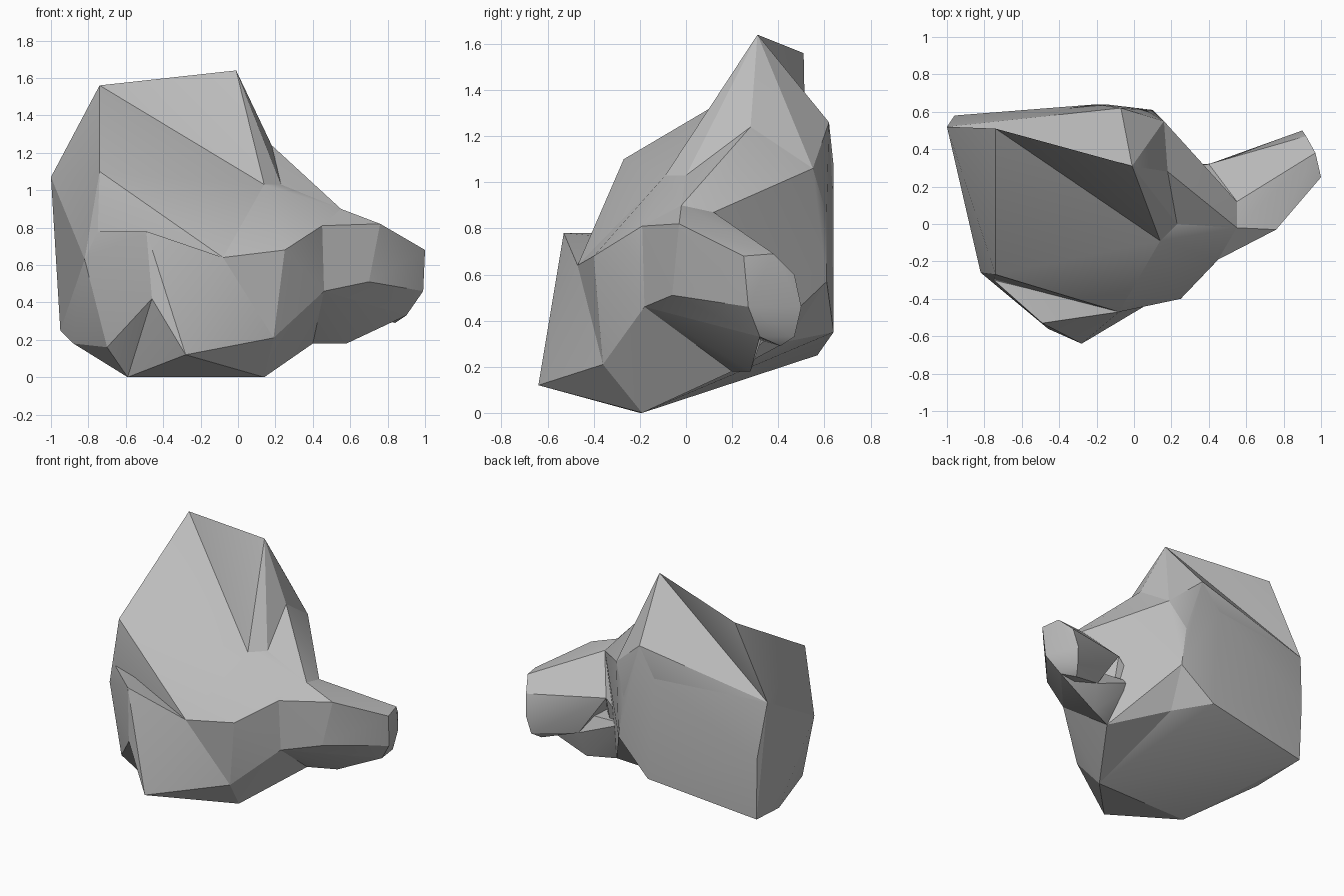
import bpy, bmesh, math
from mathutils import Vector

old = bpy.data.objects.get("Cube")
if old:
    bpy.data.objects.remove(old)

# One plain stone colour
stone = bpy.data.materials.new("grey_stone")
stone.use_nodes = True
grey = (0.5, 0.5, 0.5, 1)
stone.diffuse_color = grey
shader = next(n for n in stone.node_tree.nodes if n.type == "BSDF_PRINCIPLED")
shader.inputs["Base Color"].default_value = grey
shader.inputs["Roughness"].default_value = 0.9


def point(x, y, z):
    return Vector((x, y, z))


def boulder(name, corners):
    """Wrap a faceted convex block around a set of corners."""
    bm = bmesh.new()
    for corner in corners:
        bm.verts.new(corner)
    hull = bmesh.ops.convex_hull(bm, input=bm.verts[:])
    inside = set(hull["geom_interior"]) | set(hull["geom_unused"])
    loose = [v for v in inside if isinstance(v, bmesh.types.BMVert)]
    bmesh.ops.delete(bm, geom=loose, context="VERTS")
    bmesh.ops.recalc_face_normals(bm, faces=bm.faces[:])
    mesh = bpy.data.meshes.new(name)
    bm.to_mesh(mesh)
    bm.free()
    mesh.materials.append(stone)
    for face in mesh.polygons:
        face.use_smooth = True
    mesh.set_sharp_from_angle(angle=math.radians(25))
    rock = bpy.data.objects.new(name, mesh)
    bpy.context.collection.objects.link(rock)
    return rock


# Summit and upper slope
summit = point(-.01, .31, 1.64)
side_peak = point(-.74, .51, 1.56)
far_corner = point(-1, .52, 1.07)
brow = point(-.74, -.27, 1.1)
notch = point(.14, -.09, 1.03)
gully = point(.23, 0, 1.03)
shoulder_top = point(.18, .28, 1.24)

# Back wall
back_crest = point(-.07, .62, 1.26)
back_bulge = point(-.2, .64, 1.07)
back_corner = point(.16, .55, 1.06)
back_edge = point(.06, .61, .86)
back_low = point(.1, .61, .57)
back_foot = point(-.15, .64, .35)
back_nook = point(.05, .44, .31)
armpit = point(.26, .31, .5)

# Outer side
side_mid = point(-.96, .58, .68)
side_foot = point(-.95, .57, .25)
side_under = point(-.88, .22, .18)
side_front = point(-.82, -.26, .63)
side_low = point(-.7, -.3, .16)

# Front ledge and foot
ledge_side = point(-.75, -.3, .78)
ledge_mid = point(-.49, -.53, .78)
ledge_dip = point(-.08, -.47, .64)
ledge_rise = point(.25, -.4, .68)
front_dent = point(-.46, -.56, .42)
front_toe = point(-.28, -.64, .12)
front_low = point(.19, -.36, .21)
sole_side = point(-.59, -.2, 0)
sole_arm = point(.14, -.19, 0)

# Arm root
root_front = point(.45, -.19, .81)
root_low = point(.46, -.18, .46)
root_under = point(.4, .2, .18)
root_top = point(.55, -.02, .9)
root_back = point(.55, .12, .87)
root_hollow = point(.4, .32, .65)

# Arm and its blunt end
arm_top = point(.76, -.03, .82)
arm_low = point(.7, -.06, .51)
arm_spur = point(.58, .28, .18)
arm_heel = point(.6, .34, .36)
arm_end = [point(1, .25, .68), point(.97, .38, .69), point(.92, .47, .6),
           point(.9, .5, .46), point(.88, .47, .33), point(.84, .41, .29),
           point(.9, .32, .33), point(.99, .27, .46)]

boulder("summit_crag", [
    summit, far_corner, notch, gully, shoulder_top,
    back_crest, back_bulge, back_corner, back_edge])

boulder("summit_ridge", [summit, side_peak, far_corner, notch])

boulder("main_slope", [
    side_peak, far_corner, brow, notch, gully,
    ledge_side, ledge_dip, side_front])

boulder("rock_body", [
    far_corner, notch, gully, ledge_side, ledge_dip,
    back_crest, back_bulge, back_edge, back_low, back_foot, back_nook,
    side_mid, side_foot, side_front])

boulder("rock_base", [
    ledge_side, ledge_mid, front_dent, ledge_dip,
    side_front, side_mid, side_foot, side_under, side_low,
    sole_side, sole_arm, back_foot, back_nook])

boulder("front_foot", [
    ledge_mid, ledge_dip, front_dent, front_toe, front_low,
    sole_side, sole_arm])

boulder("slope_saddle", [
    notch, gully, ledge_dip, ledge_rise, root_front, root_top,
    front_low, sole_arm])

boulder("arm_shoulder", [
    ledge_rise, front_low, sole_arm, gully, shoulder_top,
    back_corner, back_edge, back_low, armpit, back_nook,
    root_front, root_low, root_under, root_top, root_back])

boulder("rock_arm", [
    root_front, root_low, root_under, root_top, root_back, root_hollow,
    armpit, arm_top, arm_low])

boulder("arm_tip", [
    root_top, root_back, root_hollow, root_low, arm_top, arm_low, arm_heel]
    + arm_end)

boulder("arm_underside", [
    root_low, root_under, arm_low, arm_spur, arm_heel, armpit,
    arm_end[-1], arm_end[-2]])
